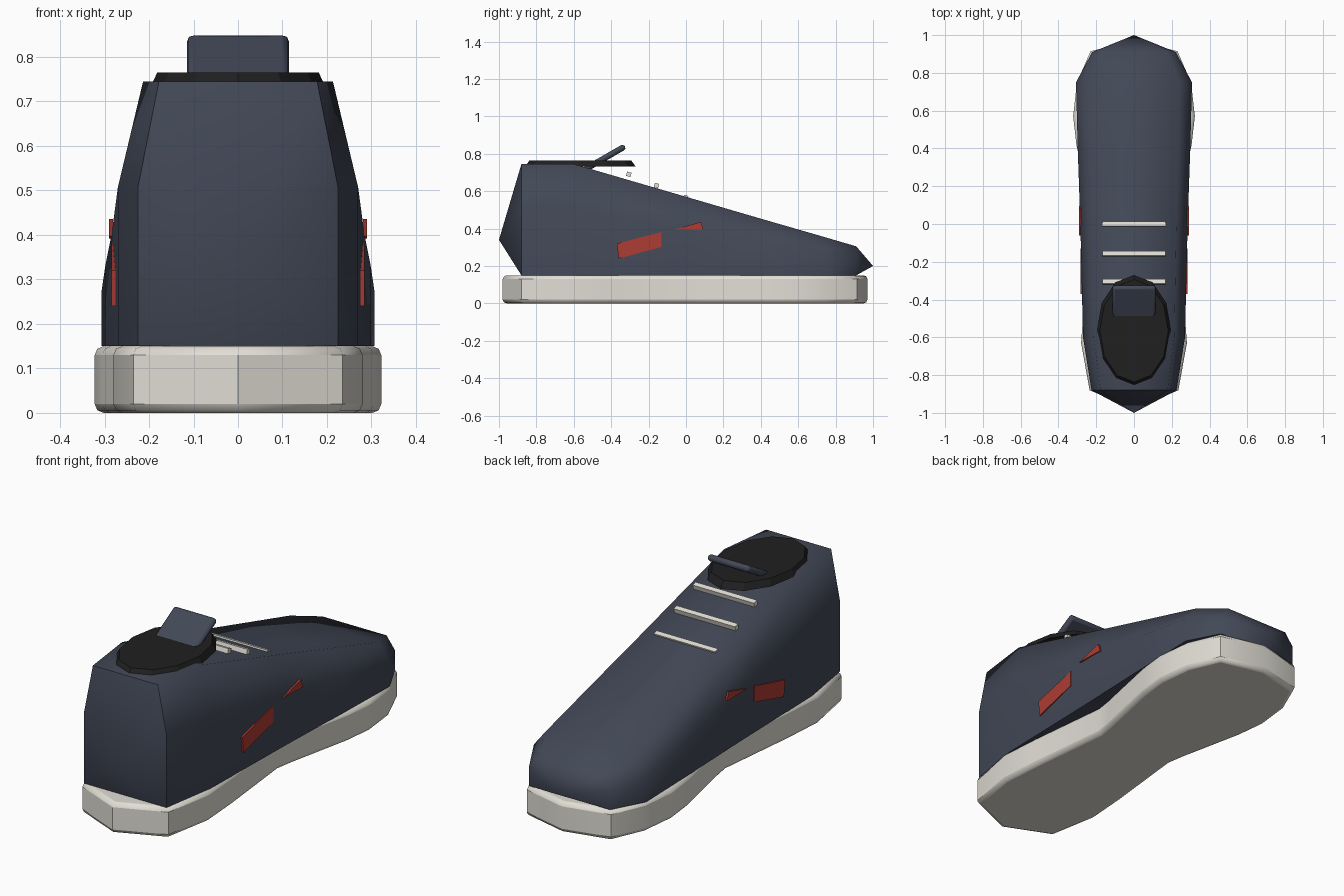
import bpy, bmesh, math
from mathutils import Matrix

cube = bpy.data.objects.get("Cube")
if cube:
    bpy.data.objects.remove(cube, do_unlink=True)


def material(name, rgb):
    m = bpy.data.materials.new(name)
    m.use_nodes = True
    m.diffuse_color = (*rgb, 1)
    bsdf = m.node_tree.nodes["Principled BSDF"]
    bsdf.inputs["Base Color"].default_value = (*rgb, 1)
    bsdf.inputs["Roughness"].default_value = 0.8
    return m


navy = material("navy fabric", (0.055, 0.065, 0.095))
cream = material("cream rubber", (0.75, 0.73, 0.66))
black = material("black lining", (0.014, 0.014, 0.014))
red = material("red accent", (0.42, 0.045, 0.035))


def finish(bm, name, mat):
    bmesh.ops.recalc_face_normals(bm, faces=bm.faces)
    mesh = bpy.data.meshes.new(name)
    bm.to_mesh(mesh)
    bm.free()
    mesh.materials.append(mat)
    obj = bpy.data.objects.new(name, mesh)
    bpy.context.collection.objects.link(obj)
    return obj


def smooth(obj, degrees):
    bpy.ops.object.select_all(action='DESELECT')
    obj.select_set(True)
    bpy.context.view_layer.objects.active = obj
    bpy.ops.object.shade_smooth_by_angle(angle=math.radians(degrees))


def bevel(obj, width, segments, angle):
    mod = obj.modifiers.new("Bevel", 'BEVEL')
    mod.width = width
    mod.segments = segments
    mod.limit_method = 'ANGLE'
    mod.angle_limit = math.radians(angle)


def prism(points, offset):
    """Extrude a planar polygon along an offset vector."""
    bm = bmesh.new()
    face = bm.faces.new([bm.verts.new(p) for p in points])
    out = bmesh.ops.extrude_face_region(bm, geom=[face])
    moved = [v for v in out["geom"] if isinstance(v, bmesh.types.BMVert)]
    bmesh.ops.translate(bm, verts=moved, vec=offset)
    if not face.is_valid or len(bm.faces) < len(points) + 2:
        bm.faces.new([v for v in bm.verts if v not in moved])
    return bm


# Sole: waisted outline with rounded rims
SOLE_TOP = 0.15
half = [(0.235, -0.88), (0.28, -0.63), (0.265, -0.42), (0.22, 0.0), (0.235, 0.09),
        (0.305, 0.42), (0.322, 0.57), (0.302, 0.75), (0.23, 0.915)]
outline = [(0, -0.98)] + half + [(0, 0.97)] + [(-x, y) for x, y in reversed(half)]
sole = finish(prism([(x, y, 0) for x, y in outline], (0, 0, SOLE_TOP)), "sole", cream)
smooth(sole, 42)
bevel(sole, 0.02, 2, 60)

# Upper: lofted sections (y, half width, top height) closed by pointed caps
sections = [(-0.88, 0.225, 0.745), (-0.6, 0.27, 0.745), (0.0, 0.284, 0.57),
            (0.4, 0.298, 0.453), (0.75, 0.307, 0.352), (0.91, 0.222, 0.305)]
bm = bmesh.new()
rings = []
for y, w, top in sections:
    mid = SOLE_TOP + 0.6 * (top - SOLE_TOP)
    side = [(w, SOLE_TOP), (w, mid), (0.79 * w, top)]
    loop = side + [(-x, z) for x, z in reversed(side)]
    rings.append([bm.verts.new((x, y, z)) for x, z in loop])
for a, b in zip(rings, rings[1:]):
    for i in range(6):
        j = (i + 1) % 6
        bm.faces.new((a[i], a[j], b[j], b[i]))
for ring, tip in ((rings[0], (0, -1, 0.34)), (rings[-1], (0, 1, 0.2))):
    apex = bm.verts.new(tip)
    for i in range(6):
        bm.faces.new((ring[i], ring[(i + 1) % 6], apex))
bmesh.ops.recalc_face_normals(bm, faces=bm.faces)
for f in bm.faces:
    f.smooth = True
ends = set(rings[0] + rings[-1])
for e in bm.edges:
    on_cap = all(v in ends for v in e.verts)
    on_base = all(v.co.z < SOLE_TOP + 0.001 for v in e.verts)
    e.smooth = not (on_base or (on_cap and e.calc_face_angle() > math.radians(40)))
finish(bm, "upper", navy)

# Collar: tapered oval pad on top of the ankle
bm = bmesh.new()
bmesh.ops.create_cone(bm, cap_ends=True, segments=12, radius1=1, radius2=0.92, depth=0.032)
bmesh.ops.transform(bm, verts=bm.verts,
                    matrix=Matrix.Translation((0, -0.565, 0.749)) @ Matrix.Diagonal((0.197, 0.295, 1, 1)))
finish(bm, "collar", black)


def bar(name, mat, size, centre, tilt):
    bm = bmesh.new()
    bmesh.ops.create_cube(bm, size=1)
    bmesh.ops.transform(bm, verts=bm.verts,
                        matrix=Matrix.Translation(centre) @ Matrix.Rotation(math.radians(tilt), 4, 'X')
                        @ Matrix.Diagonal((*size, 1)))
    return finish(bm, name, mat)


# Tongue: tilted soft-edged tab
tongue = bar("tongue", navy, (0.23, 0.25, 0.032), (0, -0.435, 0.777), 30)
smooth(tongue, 40)
bevel(tongue, 0.014, 2, 60)

# Laces
for n, (y, z) in enumerate([(-0.306, 0.69), (-0.158, 0.63), (-0.002, 0.566)]):
    bar(f"lace_{n + 1}", cream, (0.336, 0.024, 0.024), (0, y, z), -16)

# Accent patches on both sides
patches = {
    "accent_panel": (0.275, [(-0.37, 0.32), (-0.13, 0.382), (-0.13, 0.302), (-0.36, 0.24)]),
    "accent_fin": (0.281, [(-0.06, 0.396), (0.08, 0.436), (0.094, 0.392)]),
}
for name, (x, pts) in patches.items():
    for side, s in (("left", 1), ("right", -1)):
        bm = prism([(s * x, y, z) for y, z in pts], (s * 0.009, 0, 0))
        finish(bm, f"{name}_{side}", red)
